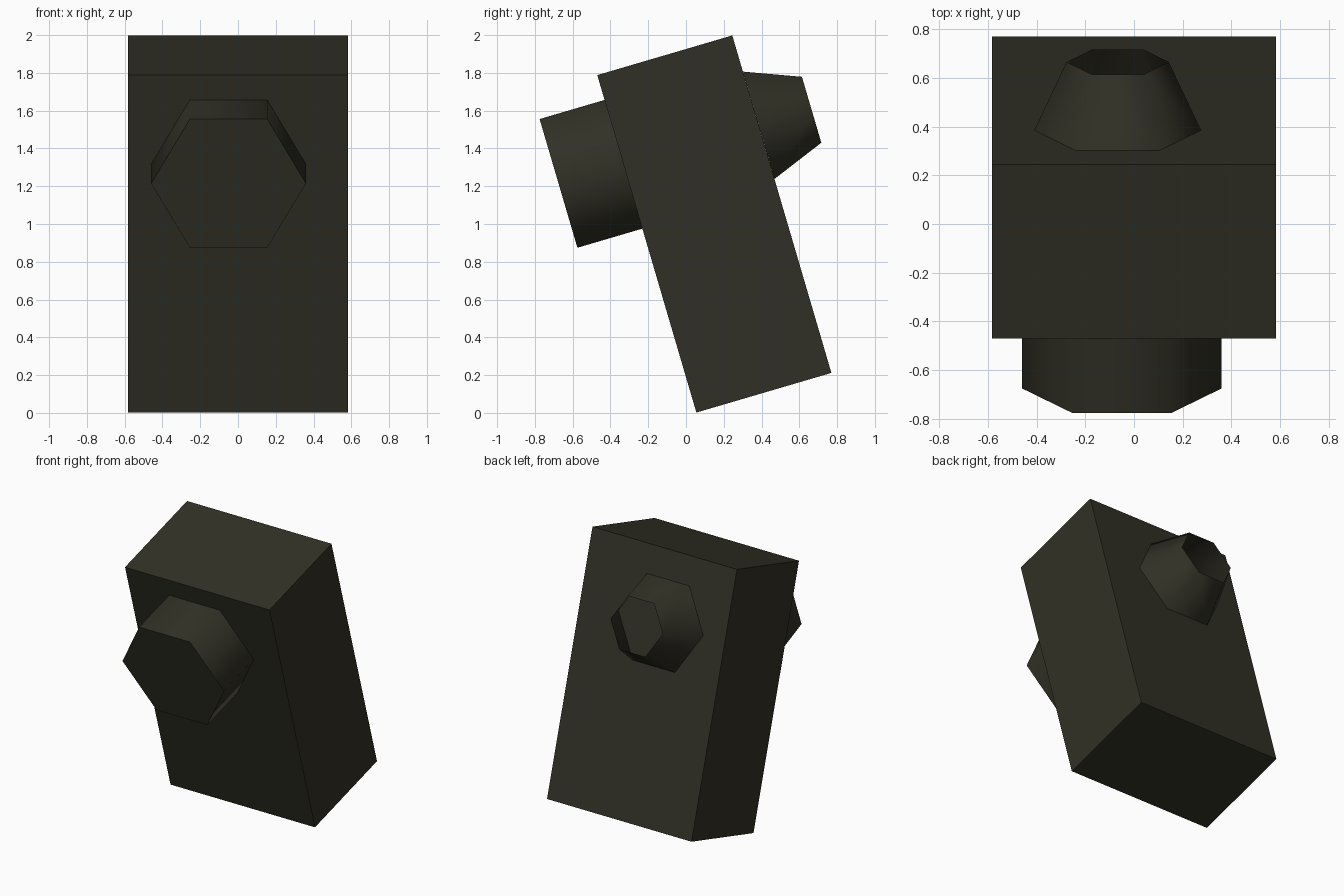
import bpy, bmesh, math
from mathutils import Matrix, Vector

if "Cube" in bpy.data.objects:
    bpy.data.objects.remove(bpy.data.objects["Cube"])

TILT = math.atan2(0.21, 0.715)  # whole model leans back about x
LEAN = Matrix.Rotation(TILT, 4, 'X')

mat = bpy.data.materials.new("dark olive")
mat.diffuse_color = (0.031, 0.030, 0.019, 1)
mat.use_nodes = True
mat.node_tree.nodes["Principled BSDF"].inputs["Base Color"].default_value = mat.diffuse_color


def finish(name, bm, centre):
    mesh = bpy.data.meshes.new(name)
    bm.transform(Matrix.Translation(Vector(centre)) @ LEAN)
    bm.to_mesh(mesh)
    bm.free()
    mesh.materials.append(mat)
    obj = bpy.data.objects.new(name, mesh)
    bpy.context.collection.objects.link(obj)
    return obj


def hex_stub(name, near, far, r_near, r_far, capped):
    """Six-sided stub along the lean axis, smooth sides, optional front cap."""
    bm = bmesh.new()
    length = (Vector(far) - Vector(near)).length
    rings = []
    for y, r in ((0, r_near), (length, r_far)):
        rings.append([bm.verts.new((r * math.cos(a), y, r * math.sin(a)))
                      for a in (math.radians(60 * i) for i in range(6))])
    for i in range(6):
        j = (i + 1) % 6
        f = bm.faces.new((rings[0][i], rings[0][j], rings[1][j], rings[1][i]))
        f.smooth = True
    if capped:
        bm.faces.new(rings[0])
    bm.normal_update()
    # make sides face outwards
    for f in bm.faces:
        c = f.calc_center_median()
        out = Vector((c.x, 0, c.z)) if f.smooth else Vector((0, -1, 0))
        if f.normal.dot(out) < 0:
            f.normal_flip()
    return finish(name, bm, near)


# main leaning block
bm = bmesh.new()
bmesh.ops.create_cube(bm, size=1)
bm.transform(Matrix.Diagonal((1.166, 0.745, 1.862, 1)))
finish("main_block", bm, (0, 0.15, 1.0))  

# capped hexagonal knob on the front
hex_stub("front_knob", (-0.05, -0.675, 1.215), (-0.05, -0.33, 1.3165),
         0.41, 0.41, True)

# open tapered socket on the back
hex_stub("back_socket", (-0.067, 0.385, 1.5225), (-0.067, 0.665, 1.605),
         0.342, 0.21, False)
